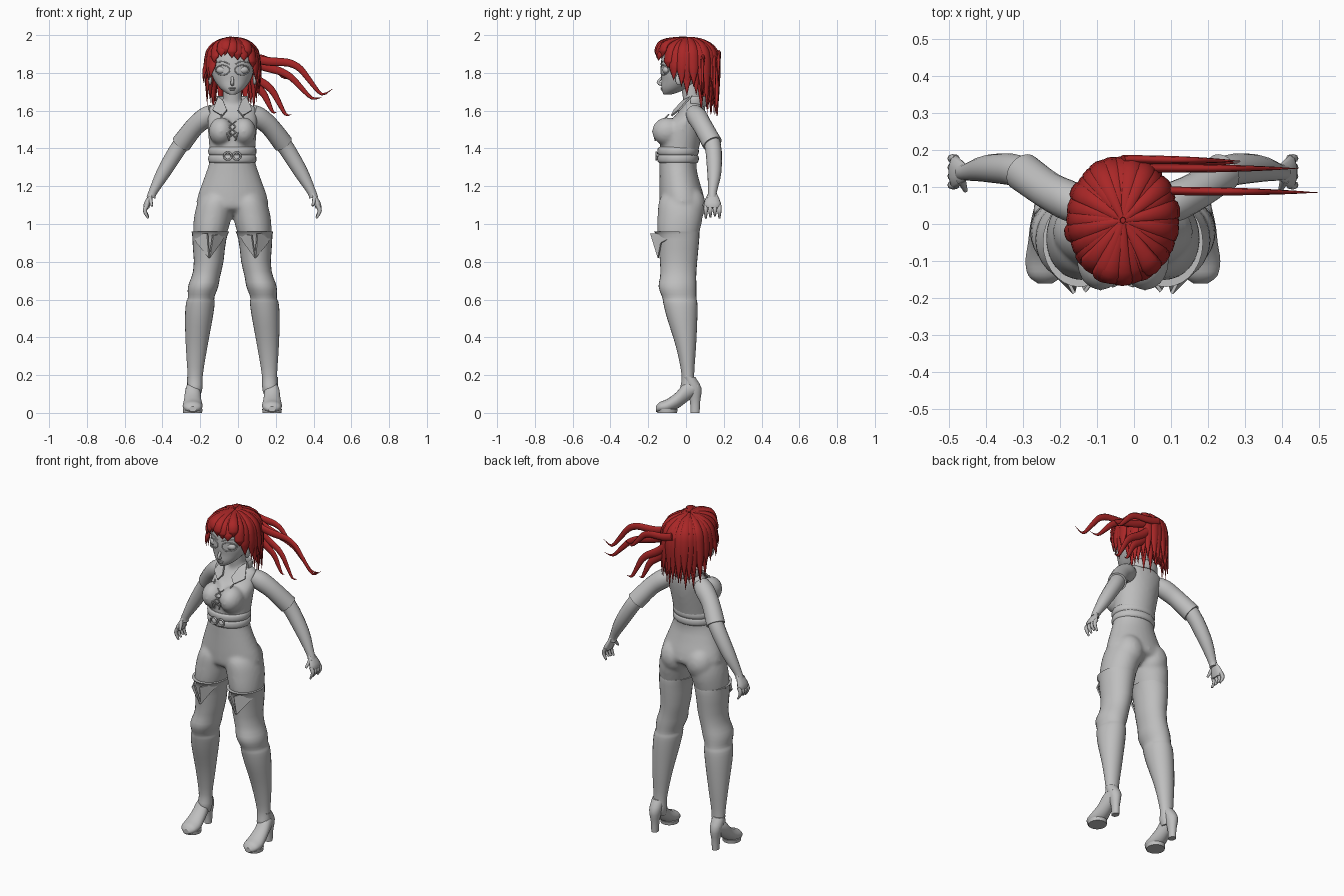
import bpy, bmesh, math, random
from mathutils import Vector

random.seed(4)
if "Cube" in bpy.data.objects:
    bpy.data.objects.remove(bpy.data.objects["Cube"], do_unlink=True)
SIDE, FORE, UP = Vector((1, 0, 0)), Vector((0, 1, 0)), Vector((0, 0, 1))
MIDLINE = -.03       # the body's plane of symmetry


def material(name, *colour):
    made = bpy.data.materials.new(name)
    made.use_nodes = True
    made.diffuse_color = (*colour, 1)
    made.node_tree.nodes["Principled BSDF"].inputs["Base Color"].default_value = (*colour, 1)
    return made


GREY = material("plain grey", .52, .52, .52)
RED = material("hair red", .4, .02, .02)


def smooth_path(rows, steps):
    """Smooth curve through rows of four numbers."""
    rows = [Vector(row) for row in rows]
    padded = [rows[0], *rows, rows[-1]]
    path = []
    for before, start, end, after in zip(padded, padded[1:], padded[2:], padded[3:]):
        for step in range(steps):
            t = step / steps
            ease = t * t * (3 - 2 * t)
            bend = (end - before) * t * (1 - t) ** 2 - (after - start) * t * t * (1 - t)
            path.append(start.lerp(end, ease) + bend / 2)
    return path + [rows[-1]]


def skin(bm, frames, sides):
    """Join elliptical rings, each given as a centre and two half axes."""
    rings = []
    for centre, across, along in frames:
        angles = [math.tau * i / sides for i in range(sides)]
        rings.append([bm.verts.new(centre + across * math.cos(a) + along * math.sin(a)) for a in angles])
    for lower, upper in zip(rings, rings[1:]):
        for i in range(sides):
            bm.faces.new((lower[i - 1], lower[i], upper[i], upper[i - 1]))
    bm.faces.new(rings[0])
    bm.faces.new(rings[-1])


def loft(bm, rows, lean=lambda z: 0, sides=28, steps=3):
    """Level rings: height, centre y, half width, half depth."""
    skin(bm, [(Vector((lean(z), y, z)), SIDE * width, FORE * depth)
              for z, y, width, depth in smooth_path(rows, steps)], sides)


def tube(bm, rows, ref=FORE, flat=1, sides=10, steps=3):
    """Round or flattened tube along a path: x, y, z, radius."""
    path = smooth_path(rows, steps)
    points, frames = [row.to_3d() for row in path], []
    for i, point in enumerate(points):
        tangent = (points[min(i + 1, len(points) - 1)] - points[max(i - 1, 0)]).normalized()
        across = (ref - tangent * ref.dot(tangent)).normalized()
        radius = max(path[i].w, .001)
        frames.append((point, across * radius, tangent.cross(across) * radius * flat))
    skin(bm, frames, sides)


def ball(bm, centre, size):
    for vert in bmesh.ops.create_uvsphere(bm, u_segments=20, v_segments=12, radius=1)["verts"]:
        vert.co = [middle + half * unit for middle, half, unit in zip(centre, size, vert.co)]


def part(name, bm, colour=GREY, mirror=False, smooth=True):
    bmesh.ops.recalc_face_normals(bm, faces=bm.faces)
    for face in bm.faces:
        face.smooth = smooth and len(face.verts) <= 4
    mesh = bpy.data.meshes.new(name)
    bm.to_mesh(mesh)
    bm.free()
    mesh.materials.append(colour)
    made = bpy.data.objects.new(name, mesh)
    made.location.x = MIDLINE
    bpy.context.scene.collection.objects.link(made)
    if mirror:
        made.modifiers.new("mirror", 'MIRROR')
    return made


def build(name, maker, rows, mirror=False, **options):
    bm = bmesh.new()
    maker(bm, rows, **options)
    part(name, bm, mirror=mirror)


def plate(name, *corners):
    bm = bmesh.new()
    bm.faces.new([bm.verts.new(corner) for corner in corners])
    made = part(name, bm, mirror=True, smooth=False)
    made.modifiers.new("thickness", 'SOLIDIFY').thickness = .009


def oval(x, z, width, height):
    angles = [math.tau * i / 12 for i in range(13)]
    return [(x + width * math.cos(a), z + height * math.sin(a)) for a in angles]


def leg_x(z):
    """Sideways spread of the legs, drawn in above the knee."""
    return .2 - .09 * z * z - .018 * math.exp(-((z - .78) * 10) ** 2)


# Body: torso, neck, bust, seat and thighs fused into one smooth skin
bm = bmesh.new()
loft(bm, [(1.65, .04, .06, .04), (1.62, .04, .12, .06), (1.57, .02, .13, .08), (1.5, -.02, .13, .11),
          (1.35, -.04, .12, .1), (1.27, -.04, .14, .1), (1.12, -.02, .19, .12), (1.08, -.03, .15, .1),
          (1.05, -.03, .06, .05)])
loft(bm, [(1.6, .04, .05, .05), (1.77, .02, .05, .05)])
for side in (1, -1):
    ball(bm, (side * .06, -.1, 1.49), (.065, .08, .075))
    ball(bm, (side * .085, .02, 1.1), (.085, .085, .1))
    loft(bm, [(1.2, -.03, .05, .06), (1.13, -.03, .09, .11), (1.05, -.03, .1, .12), (.95, -.04, .09, .11),
              (.88, -.04, .07, .09)], lean=lambda z: side * leg_x(z))
body = part("body", bm)
fuse = body.modifiers.new("fuse", 'REMESH')
fuse.mode, fuse.voxel_size, fuse.use_smooth_shade = 'VOXEL', .01, True
relax = body.modifiers.new("relax", 'SMOOTH')
relax.factor, relax.iterations = .5, 8

# Two-roll belt and its buckle
bm = bmesh.new()
for z in (1.345, 1.385):
    loft(bm, [(z + .022 * math.sin(a), -.042, .118 + .01 * math.cos(a), .1 + .01 * math.cos(a))
              for a in (-1.5, -.7, 0, .7, 1.5)])
part("belt", bm)
build("belt_buckle", tube, [(x, -.157, z, .005) for x, z in oval(.024, 1.36, .02, .02)], mirror=True)


# Crossed laces between the edges of the neckline
def chest_y(z):
    return -.162 + max(0, z - 1.5) * .9


bm = bmesh.new()
for row in range(3):
    low = 1.455 + row * .03
    high = low + .03
    tube(bm, [(-.02, chest_y(low), low, .003), (.02, chest_y(high), high, .003)])
tube(bm, [(.015 + (z - 1.44) / 3, chest_y(z), z, .004) for z in (1.44, 1.5, 1.58)])
part("laces", bm, mirror=True)

# Collar: a band behind the neck and two pointed flaps
turns = [math.pi * (i - 1) / 10 for i in range(13)]
build("collar_band", tube, [(.08 * math.cos(a), .045 + .06 * math.sin(a), 1.65, .028) for a in turns],
      ref=UP, flat=.25)
plate("collar_flap", (.075, .02, 1.675), (.105, -.04, 1.605), (.055, -.08, 1.575), (.03, -.065, 1.605),
      (.05, -.02, 1.655))

# Arms, with short sleeves round their upper halves
arm_path = [(.1, .04, 1.59, .036), (.14, .06, 1.565, .045), (.2, .09, 1.515, .042), (.27, .14, 1.425, .044),
            (.36, .15, 1.28, .038), (.42, .14, 1.17, .023), (.43, .14, 1.14, .024)]
build("arm", tube, arm_path, mirror=True, sides=16)
build("sleeve", tube, [(x, y, z, radius + .009) for x, y, z, radius in arm_path[:4]], mirror=True, sides=20)

# Hand: palm, four curled fingers and a thumb
bm = bmesh.new()
tube(bm, [(.425, .14, 1.165, .022), (.45, .14, 1.11, .045), (.456, .14, 1.085, .04)], flat=.4)
for finger in range(4):
    y = .105 + .024 * finger
    tip = 1.03 + .006 * (finger % 3)
    tube(bm, [(.45, y, 1.1, .011), (.463, y, 1.07, .011), (.445, y, tip, .005)], sides=8)
tube(bm, [(.437, .12, 1.14, .013), (.425, .09, 1.095, .006)], ref=SIDE, sides=8)
part("hand", bm, mirror=True)

# Tall boots with turned-back cuffs open at the front
build("boot_shaft", loft, [(.96, -.05, .1, .12), (.92, -.04, .09, .11), (.75, -.04, .075, .095), (.67, -.045, .08, .1),
                           (.61, -.035, .07, .09), (.58, -.03, .076, .09), (.5, -.02, .073, .08), (.35, 0, .057, .053),
                           (.2, .01, .04, .033), (.13, .01, .04, .04), (.09, .01, .03, .03)],
      mirror=True, lean=leg_x)
plate("boot_cuff_outer_flap", (.215, -.03, .955), (.135, -.19, .95), (.125, -.15, .82), (.19, -.135, .9))
plate("boot_cuff_inner_flap", (.03, -.08, .95), (.1, -.185, .94), (.118, -.15, .82), (.06, -.14, .9))

# Shoe, sole and heel
bm = bmesh.new()
skin(bm, [(Vector((.21, y, z)), SIDE * width, UP * height) for y, z, width, height in smooth_path(
    [(-.16, .02, .02, .014), (-.14, .03, .045, .027), (-.1, .037, .053, .036), (-.05, .065, .046, .045),
     (0, .11, .04, .055), (.06, .135, .026, .03)], 3)], 20)
part("shoe", bm, mirror=True)
build("sole", loft, [(0, -.1, .05, .052), (.02, -.1, .052, .056)], mirror=True, lean=lambda z: .21, steps=1)
build("heel", loft, [(0, .048, .02, .024), (.06, .048, .023, .027), (.13, .042, .035, .04), (.19, .015, .036, .034)],
      mirror=True, lean=lambda z: .205)

# Head and face
build("head", loft, [(1.685, -.1, .014, .018), (1.695, -.085, .035, .038), (1.72, -.06, .066, .07),
                     (1.76, -.03, .096, .1), (1.8, -.02, .11, .114), (1.86, -.01, .117, .122),
                     (1.92, 0, .11, .12), (1.96, 0, .07, .08)])


def face_y(x):
    return -.02 - .114 * math.sqrt(1 - (x / .115) ** 2)


bm = bmesh.new()
ball(bm, (.052, -.103, 1.815), (.034, .022, .022))
tube(bm, [(x, face_y(x), z, .003) for x, z in oval(.052, 1.815, .038, .026)])
tube(bm, [(x, face_y(x), z, .003) for x, z in ((.015, 1.845), (.045, 1.86), (.09, 1.855))])
part("eyes_and_brows", bm, mirror=True)
bm = bmesh.new()
ball(bm, (.118, -.035, 1.765), (.01, .022, .03))
part("ear", bm, mirror=True)
bm = bmesh.new()
tube(bm, [(0, -.12, 1.785, .006), (0, -.147, 1.75, .009), (0, -.125, 1.738, .009)], ref=SIDE)
for z, width in ((1.719, .02), (1.711, .015)):
    ball(bm, (0, -.124, z), (width, .011, .005))
part("nose_and_lips", bm)

# Hair: skull cap under two layers of tapered locks falling from the crown
bm = bmesh.new()
ball(bm, (0, .02, 1.855), (.13, .145, .12))
part("hair_cap", bm, RED)


def lock(bm, angle, tip, scale, flare):
    path = []
    brow = max(1.85, tip + .04)
    for step in range(9):
        t = step / 8
        if t < .5:      # over the skull
            reach = max(.05, math.sin(t * math.pi))
            z = brow + (1.988 - brow) * math.cos(t * math.pi) ** .8
        else:           # hanging down
            fall = 2 * t - 1
            reach = 1 + flare * math.sin(fall * 2)
            z = brow + (tip - brow) * fall
        width = .029 * min(1, .3 + 2 * t, 2.4 * (1 - t))
        path.append((.142 * scale * reach * math.cos(angle), .01 + .165 * scale * reach * math.sin(angle),
                     z - (1 - scale) / 5, width))
    tube(bm, path, ref=Vector((-math.sin(angle), math.cos(angle), 0)), flat=.45, sides=8, steps=2)


bm = bmesh.new()
for count, scale, limit in ((28, 1, 1), (24, .87, .2)):
    for i in range(count):
        angle = math.tau * (i + random.uniform(-.25, .25)) / count
        front = -math.sin(angle)
        flare = random.uniform(0, .16) * abs(math.cos(angle))
        if front > .7:
            tip = 1.875 + random.uniform(-.02, .02)
        else:
            tip = 1.63 + .17 * max(0, min(1, front + .6)) + random.uniform(-.04, .03)
        if front <= limit:
            lock(bm, angle, tip, scale * random.uniform(.97, 1), flare)
part("hair_locks", bm, RED)

# Wind-blown locks: waves from behind the head out to the left
bm = bmesh.new()
for root, tip, wave in (((.08, .09, 1.89), (.53, .085, 1.715), .05), ((.05, .15, 1.88), (.475, .15, 1.67), .03),
                        ((.06, .16, 1.82), (.315, .165, 1.58), .03), ((.07, .15, 1.78), (.235, .16, 1.59), .02),
                        ((0, .175, 1.9), (.32, .17, 1.79), .03)):
    stream = []
    for step in range(9):
        t = step / 8
        point = Vector(root).lerp(Vector(tip), t) + UP * wave * math.sin(math.tau * t ** 2.2)
        stream.append((*point, .023 * (1 - t ** 3)))
    tube(bm, stream, ref=UP, flat=.5, sides=8)
part("blown_hair", bm, RED)
